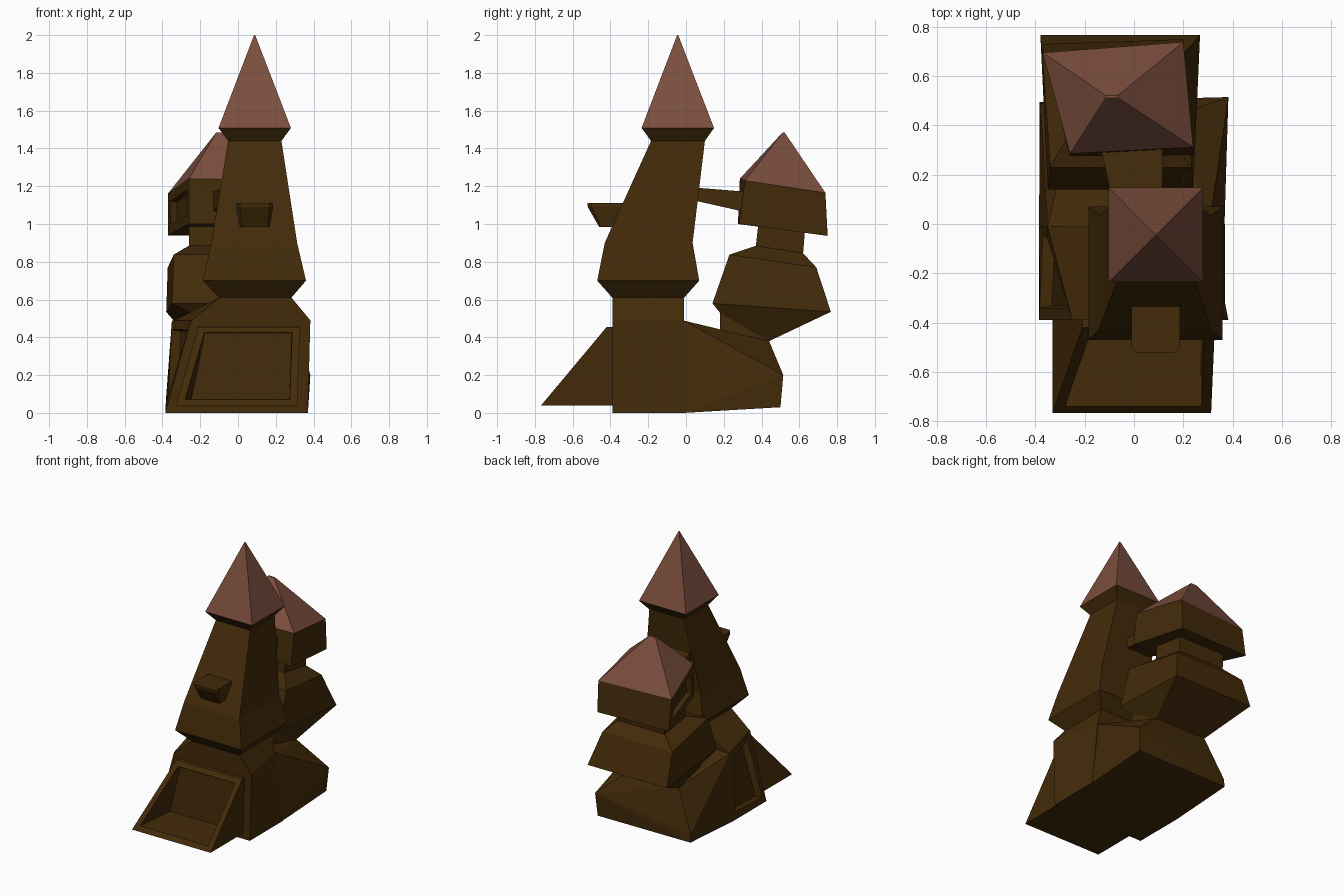
import bpy, bmesh
from mathutils import Vector

if "Cube" in bpy.data.objects:
    bpy.data.objects.remove(bpy.data.objects["Cube"])


def material(name, rgb):
    m = bpy.data.materials.new(name)
    m.diffuse_color = (*rgb, 1)
    m.use_nodes = True
    m.node_tree.nodes["Principled BSDF"].inputs["Base Color"].default_value = m.diffuse_color
    return m


BROWN = material("dark_brown", (0.056, 0.024, 0.0028))
ROOF = material("roof_red_brown", (0.2, 0.077, 0.048))


def ring(x0, x1, y0, y1, zf, zb=None):
    """Four corners, front edge at height zf and back edge at zb."""
    zb = zf if zb is None else zb
    return [(x0, y0, zf), (x1, y0, zf), (x1, y1, zb), (x0, y1, zb)]


def add_object(name, bm, mat):
    bmesh.ops.recalc_face_normals(bm, faces=bm.faces)
    me = bpy.data.meshes.new(name)
    bm.to_mesh(me)
    bm.free()
    me.materials.append(mat)
    ob = bpy.data.objects.new(name, me)
    bpy.context.collection.objects.link(ob)
    return ob


def loft(name, rings, mat):
    """Flat-faced solid through a stack of rings with capped ends."""
    bm = bmesh.new()
    vs = [[bm.verts.new(p) for p in r] for r in rings]
    n = len(vs[0])
    for a, b in zip(vs, vs[1:]):
        for i in range(n):
            j = (i + 1) % n
            bm.faces.new((a[i], a[j], b[j], b[i]))
    bm.faces.new(vs[0][::-1])
    bm.faces.new(vs[-1])
    return add_object(name, bm, mat)


def hull(name, points, mat):
    """Faceted convex solid around a few corner points."""
    bm = bmesh.new()
    for p in points:
        bm.verts.new(p)
    bmesh.ops.convex_hull(bm, input=bm.verts)
    return add_object(name, bm, mat)


def recess(ob, direction, border, depth, move=None):
    """Sink a framed opening into the face looking most along direction."""
    bm = bmesh.new()
    bm.from_mesh(ob.data)
    d = Vector(direction)
    bm.normal_update()
    f = max(bm.faces, key=lambda f: f.normal.dot(d) * f.calc_area() ** 0.5)
    bmesh.ops.inset_region(bm, faces=[f], thickness=border, use_even_offset=True)
    bmesh.ops.inset_region(bm, faces=[f], thickness=0.003, depth=-depth, use_even_offset=True)
    if move:
        for v in f.verts:
            move(v)
    bm.to_mesh(ob.data)
    bm.free()


# main base block with a window in its twisted left wall
base = loft("base_block", [
    ring(-0.385, 0.37, -0.39, 0.0, 0.0),
    [(-0.25, -0.39, 0.49), (0.383, -0.39, 0.49), (0.31, -0.01, 0.49), (-0.35, -0.01, 0.49)],
], BROWN)
recess(base, (-1, 0, 0), 0.05, 0.05)

# rear annex, sloping from the base and the tower foot down to the back
hull("rear_annex", [
    (-0.385, -0.01, 0.0), (0.367, -0.01, 0.0), (0.372, 0.50, 0.03), (-0.383, 0.495, 0.03),
    (-0.35, -0.01, 0.488), (0.305, -0.01, 0.488), (0.383, 0.515, 0.2), (-0.38, 0.49, 0.09),
    (-0.25, 0.44, 0.38), (0.17, 0.44, 0.38),
], BROWN)

# main tower, from the shoulder of the base to the eave
loft("main_tower", [
    [(-0.25, -0.39, 0.485), (0.383, -0.39, 0.49), (0.31, -0.01, 0.49), (-0.35, -0.01, 0.485)],
    ring(-0.10, 0.283, -0.39, -0.01, 0.61),
    ring(-0.185, 0.36, -0.47, 0.07, 0.70),
    ring(-0.142, 0.313, -0.43, 0.035, 0.90),
    ring(-0.052, 0.23, -0.185, 0.10, 1.44),
    ring(-0.103, 0.28, -0.235, 0.148, 1.508),
], BROWN)
loft("main_roof", [
    ring(-0.103, 0.28, -0.235, 0.148, 1.509),
    ring(0.085, 0.091, -0.047, -0.041, 2.0),
], ROOF)

# front wedge with a deep opening
wedge = loft("entrance_wedge", [
    ring(-0.33, 0.313, -0.767, -0.38, 0.04),
    ring(-0.21, 0.328, -0.42, -0.38, 0.455),
], BROWN)


def push_in(v):
    if v.co.z < 0.2 and v.co.x < 0:
        v.co.x += 0.03
    v.co.y = -0.44 if v.co.z < 0.2 else -0.42


recess(wedge, (0, -1, 0), 0.04, 0.0, push_in)


# balcony bowl with clipped front corners
def balcony_ring(x0, x1, y, c, z):
    return [(x0, -0.33, z), (x0, y + c, z), (x0 + c, y, z),
            (x1 - c, y, z), (x1, y + c, z), (x1, -0.33, z)]


loft("balcony", [
    balcony_ring(0.01, 0.168, -0.46, 0.01, 0.985),
    balcony_ring(-0.01, 0.186, -0.52, 0.02, 1.09),
    balcony_ring(-0.01, 0.186, -0.522, 0.02, 1.11),
], BROWN)

# crooked rear tower: foot, bulge and neck
loft("rear_tower", [
    ring(-0.25, 0.17, 0.18, 0.44, 0.36),
    ring(-0.25, 0.17, 0.18, 0.44, 0.53, 0.38),
    [(-0.35, 0.14, 0.58), (0.24, 0.14, 0.58), (0.268, 0.767, 0.535), (-0.38, 0.767, 0.535)],
    [(-0.34, 0.23, 0.838), (0.235, 0.23, 0.838), (0.20, 0.69, 0.77), (-0.372, 0.69, 0.77)],
    ring(-0.26, 0.12, 0.37, 0.62, 0.885, 0.845),
    ring(-0.26, 0.12, 0.385, 0.63, 1.02, 0.97),
], BROWN)

# head of the rear tower with a window on the left
head_top = [(-0.26, 0.285, 1.24), (0.24, 0.312, 1.23), (0.20, 0.738, 1.165), (-0.37, 0.695, 1.162)]
head = loft("rear_head", [
    [(-0.26, 0.275, 1.0), (0.24, 0.28, 1.0), (0.20, 0.75, 0.937), (-0.37, 0.73, 0.94)],
    head_top,
], BROWN)
recess(head, (-1, 0, 0), 0.05, 0.035)
loft("rear_roof", [
    head_top,
    ring(-0.115, -0.065, 0.512, 0.522, 1.485),
], ROOF)

# bridge between the towers
loft("bridge", [
    [(-0.07, 0.02, 1.13), (0.115, 0.02, 1.13), (0.115, 0.33, 1.06), (-0.14, 0.33, 1.06)],
    [(-0.07, 0.02, 1.195), (0.115, 0.02, 1.195), (0.115, 0.33, 1.17), (-0.14, 0.33, 1.17)],
], BROWN)
